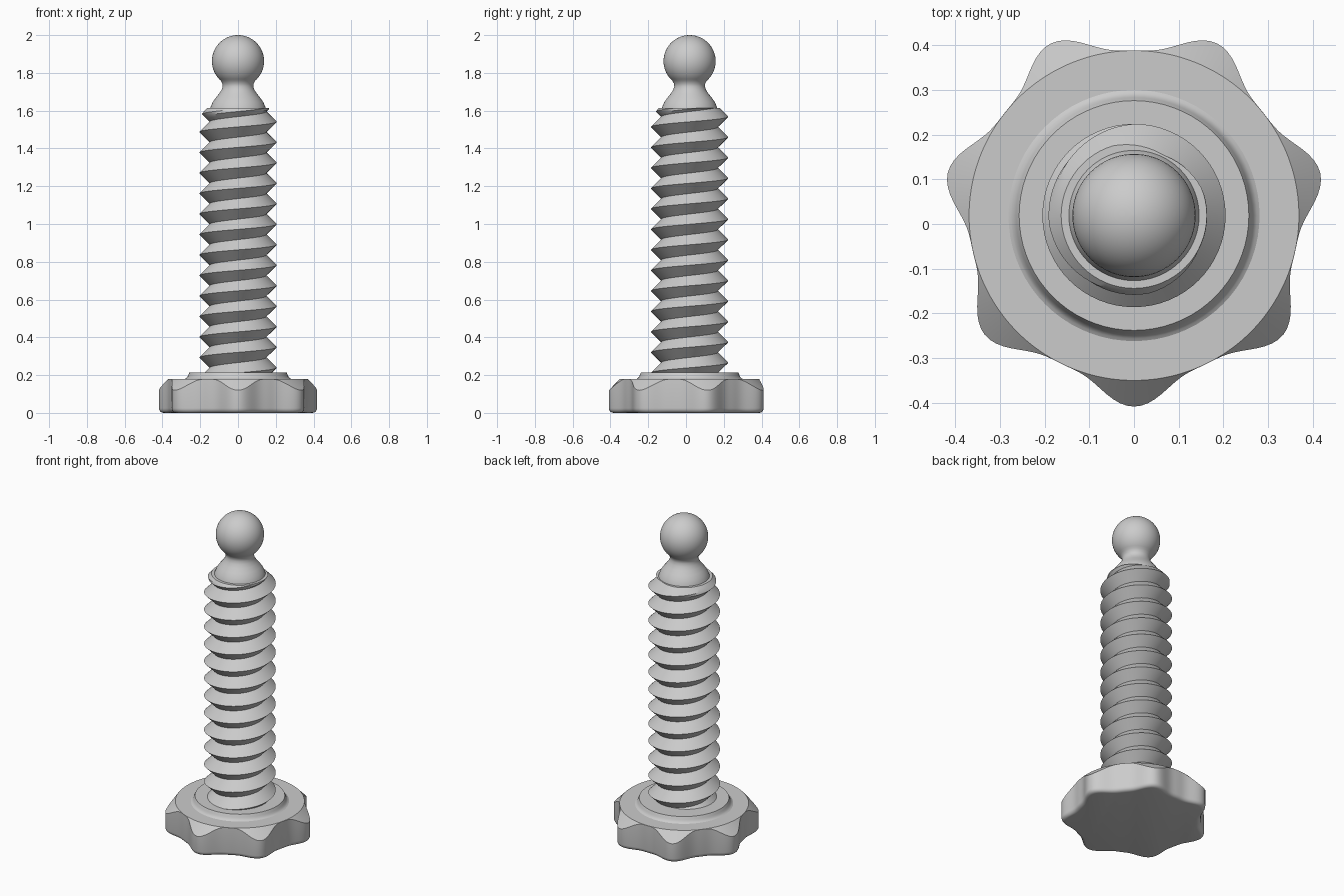
import bpy, bmesh, math

cube = bpy.data.objects.get("Cube")
if cube:
    bpy.data.objects.remove(cube, do_unlink=True)

AXIS_Y = 0.019
TAU = 2 * math.pi

steel = bpy.data.materials.new("grey_steel")
steel.use_nodes = True
grey = (0.6, 0.6, 0.6, 1)
steel.diffuse_color = grey
steel.node_tree.nodes["Principled BSDF"].inputs["Base Color"].default_value = grey


def finish(bm, name, angle):
    bmesh.ops.remove_doubles(bm, verts=bm.verts, dist=1e-5)
    bmesh.ops.recalc_face_normals(bm, faces=bm.faces)
    mesh = bpy.data.meshes.new(name)
    bm.to_mesh(mesh)
    bm.free()
    mesh.materials.append(steel)
    obj = bpy.data.objects.new(name, mesh)
    obj.location.y = AXIS_Y
    bpy.context.collection.objects.link(obj)
    bpy.ops.object.select_all(action='DESELECT')
    obj.select_set(True)
    bpy.context.view_layer.objects.active = obj
    bpy.ops.object.shade_smooth_by_angle(angle=math.radians(angle))
    return obj


def stack_rings(name, rings, count, angle=35):
    """Skin a list of functions t -> (radius, height) and cap both ends."""
    bm = bmesh.new()
    rows = []
    for ring in rings:
        row = []
        for i in range(count):
            t = TAU * i / count
            r, z = ring(t)
            row.append(bm.verts.new((r * math.cos(t), r * math.sin(t), z)))
        rows.append(row)
    for a, b in zip(rows, rows[1:]):
        for i in range(count):
            j = (i + 1) % count
            bm.faces.new((a[i], a[j], b[j], b[i]))
    bm.faces.new(rows[0])
    bm.faces.new(rows[-1])
    return finish(bm, name, angle)


def lathe(name, profile, count=72, angle=35):
    return stack_rings(name, [lambda t, p=p: p for p in profile], count, angle)


# Seven-lobed grip with a rounded bottom edge and a conical top chamfer
DISC, TIP, HEAD_TOP = 0.369, 0.427, 0.18


def lobe(t):
    u = (1 + math.cos(7 * (t + math.pi / 2))) / 2
    return DISC + 0.0005 + (TIP - DISC) * u ** 1.7


def base_ring(step):
    a = step * math.pi / 8
    return lambda t: (lobe(t) - 0.025 * (1 - math.sin(a)),
                      0.025 * (1 - math.cos(a)))


rings = [base_ring(s) for s in range(5)]
rings.append(lambda t: (lobe(t), HEAD_TOP - 1.03 * (lobe(t) - DISC)))
rings.append(lambda t: (DISC, HEAD_TOP))
stack_rings("lobed_head", rings, 168, 30)

# Raised collar on the head
lathe("collar", [(0.285, 0.178), (0.275, 0.183), (0.268, 0.19),
                 (0.264, 0.2), (0.257, 0.215)], angle=40)

# Threaded shaft: rows follow the helix and are trimmed at both ends
PITCH, CREST, ROOT = 0.1085, 0.205, 0.15
BOTTOM, TOP = 0.2, 1.615
ROWS, SEGS = 8, 64


def thread_radius(t, z):
    phase = (z - 1.487) / PITCH - (t - math.pi) / TAU
    d = abs(phase - round(phase))
    r = CREST - (CREST - ROOT) * d / 0.5
    return min(r, 0.163 + 0.9 * (TOP - z))


bm = bmesh.new()
start = 1.487 - 14 * PITCH
total = ROWS * 17
grid = []
for i in range(SEGS + 1):
    t = TAU * i / SEGS
    column = []
    for k in range(total):
        z = start + PITCH * (k / ROWS + t / TAU - 0.5)
        z = max(BOTTOM, min(TOP, z))
        r = thread_radius(t, z)
        column.append(bm.verts.new((r * math.cos(t), r * math.sin(t), z)))
    grid.append(column)
for a, b in zip(grid, grid[1:]):
    for k in range(total - 1):
        corners = [a[k], b[k], b[k + 1], a[k + 1]]
        unique = []
        for v in corners:
            if all((v.co - u.co).length > 1e-5 for u in unique):
                unique.append(v)
        if len(unique) > 2:
            bm.faces.new(unique)
bmesh.ops.remove_doubles(bm, verts=bm.verts, dist=1e-5)
bmesh.ops.delete(bm, geom=[v for v in bm.verts if not v.link_faces], context='VERTS')
bmesh.ops.holes_fill(bm, edges=[e for e in bm.edges if e.is_boundary], sides=0)
finish(bm, "threaded_shaft", 30)

# Flared neck blending into the ball end
BALL_R = 0.138
BALL_Z = 2 - BALL_R
profile = [(0.147, 1.61), (0.144, 1.622), (0.134, 1.645), (0.118, 1.668), (0.1, 1.69),
           (0.087, 1.71), (0.081, 1.728), (0.082, 1.742)]
for k in range(25):
    a = math.radians(-49 + 138.5 * k / 24)
    profile.append((BALL_R * math.cos(a), BALL_Z + BALL_R * math.sin(a)))
lathe("ball_stud", profile, angle=45)
